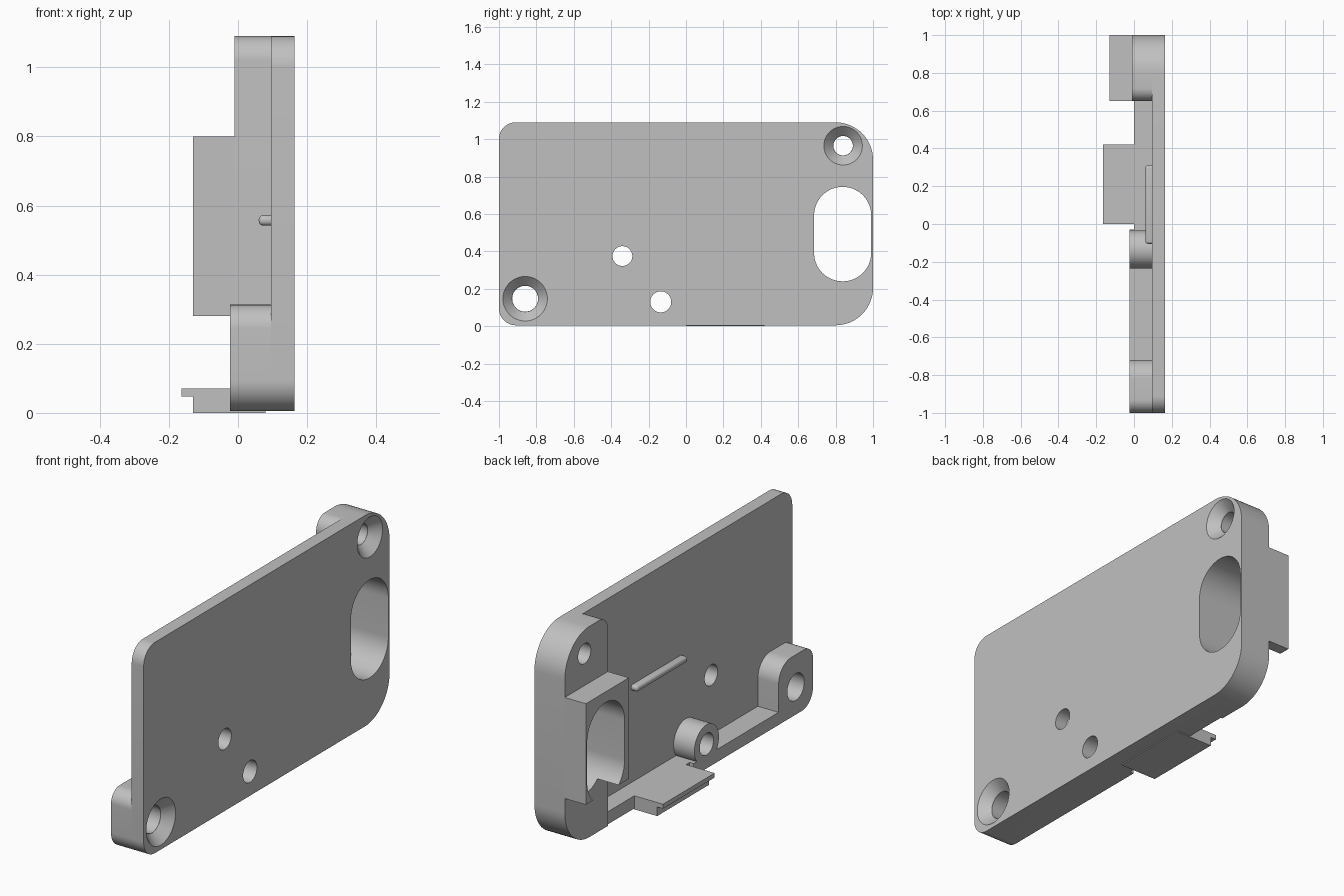
import bpy, bmesh, math

if "Cube" in bpy.data.objects:
    bpy.data.objects.remove(bpy.data.objects["Cube"], do_unlink=True)

grey = bpy.data.materials.new("light grey")
grey.use_nodes = True
COLOUR = (0.53, 0.53, 0.53, 1)
grey.diffuse_color = COLOUR
grey.node_tree.nodes["Principled BSDF"].inputs["Base Color"].default_value = COLOUR


def rounded(y0, y1, z0, z1, bl=0, br=0, tr=0, tl=0, steps=16):
    """Rounded rectangle outline, one radius per corner."""
    pts = []
    corners = [(y0, z0, 1, 1, bl), (y1, z0, -1, 1, br), (y1, z1, -1, -1, tr), (y0, z1, 1, -1, tl)]
    for i, (y, z, sy, sz, r) in enumerate(corners):
        if r == 0:
            pts.append((y, z))
            continue
        for k in range(steps + 1):
            a = math.pi + (i + k / steps) * math.pi / 2
            pts.append((y + sy * r + r * math.cos(a), z + sz * r + r * math.sin(a)))
    return pts


def circle(y, z, r, n=48):
    return [(y + r * math.cos(2 * math.pi * k / n), z + r * math.sin(2 * math.pi * k / n)) for k in range(n)]


def loft(name, x0, outline0, x1, outline1=None):
    """Solid between two matching outlines in planes of constant x."""
    bm = bmesh.new()
    a = [bm.verts.new((x0, y, z)) for y, z in outline0]
    b = [bm.verts.new((x1, y, z)) for y, z in (outline1 or outline0)]
    bm.faces.new(a)
    bm.faces.new(b)
    for i in range(len(a)):
        j = (i + 1) % len(a)
        bm.faces.new((a[i], a[j], b[j], b[i]))
    bmesh.ops.recalc_face_normals(bm, faces=bm.faces)
    mesh = bpy.data.meshes.new(name)
    bm.to_mesh(mesh)
    bm.free()
    mesh.materials.append(grey)
    obj = bpy.data.objects.new(name, mesh)
    bpy.context.collection.objects.link(obj)
    return obj


def cutter(name, *args):
    obj = loft(name, *args)
    obj.hide_render = True
    return obj


BACK, FACE = 0.095, 0.163      # inner and outer planes of the plate
BASE, TOP = 0.005, 1.09

# Cutters: screw holes, countersinks, small holes and the long slot
REAR, FRONT, PIN = (0.84, 0.965), (-0.86, 0.147), (-0.135, 0.13)
rear_hole = cutter("rear_hole", -0.3, circle(*REAR, 0.052), 0.3)
front_hole = cutter("front_hole", -0.3, circle(*FRONT, 0.069), 0.3)
pin_hole = cutter("pin_hole", -0.3, circle(*PIN, 0.056), 0.3)
small_hole = cutter("small_hole", -0.3, circle(-0.34, 0.375, 0.053), 0.3)
slot = cutter("slot", -0.3, rounded(0.685, 0.99, 0.24, 0.745, 0.152, 0.152, 0.152, 0.152), 0.3)
rear_sink = cutter("rear_sink", 0.113, circle(*REAR, 0.053), FACE + 0.001, circle(*REAR, 0.104))
front_sink = cutter("front_sink", 0.113, circle(*FRONT, 0.07), FACE + 0.001, circle(*FRONT, 0.12))
cutters = [rear_hole, front_hole, pin_hole, small_hole, slot, rear_sink, front_sink]

# Parts, each with the cutters that pass through it
parts = [
    (loft("cover_plate", BACK, rounded(-1, 1, BASE, TOP, 0.09, 0.2, 0.2, 0.09), FACE), cutters),
    (loft("rear_block", -0.01, rounded(0.65, 1, BASE, TOP, 0, 0.2, 0.2, 0.07), BACK), [rear_hole, slot]),
    (loft("slot_collar", -0.13, rounded(0.65, 1, 0.28, 0.80), -0.01), [slot]),
    (loft("front_boss", -0.023, rounded(-1, -0.72, BASE, 0.313, 0.09, 0, 0.1, 0.07), BACK), [front_hole]),
    (loft("pin_boss", -0.023, circle(*PIN, 0.1), BACK), [pin_hole]),
    (loft("front_ledge", -0.023, rounded(-0.72, -0.03, BASE, 0.07), BACK), [pin_hole]),
    (loft("rear_ledge", 0, rounded(-0.03, 0.65, BASE, 0.07), BACK), []),
    (loft("tab", -0.13, rounded(0, 0.42, 0, 0.07), 0.08), []),
    (loft("tab_lip", -0.163, rounded(0, 0.42, 0.047, 0.07), -0.13), []),
]

# Thin raised rib with rounded edges
rib = loft("rib", 0.06, rounded(-0.105, 0.31, 0.542, 0.572), 0.11)
bevel = rib.modifiers.new("Round", "BEVEL")
bevel.width, bevel.segments = 0.013, 4
parts.append((rib, []))

# Cut the openings
for obj, holes in parts:
    for hole in holes:
        mod = obj.modifiers.new(hole.name, "BOOLEAN")
        mod.operation, mod.solver, mod.object = "DIFFERENCE", "EXACT", hole
graph = bpy.context.evaluated_depsgraph_get()
graph.update()
meshes = [bpy.data.meshes.new_from_object(obj.evaluated_get(graph)) for obj, _ in parts]
for (obj, _), mesh in zip(parts, meshes):
    obj.modifiers.clear()
    obj.data = mesh
for obj in cutters:
    bpy.data.objects.remove(obj, do_unlink=True)

# Smooth the curved walls, keep the edges sharp
bpy.ops.object.select_all(action="DESELECT")
for obj, _ in parts:
    obj.select_set(True)
bpy.context.view_layer.objects.active = parts[0][0]
bpy.ops.object.shade_smooth_by_angle(angle=math.radians(30))
